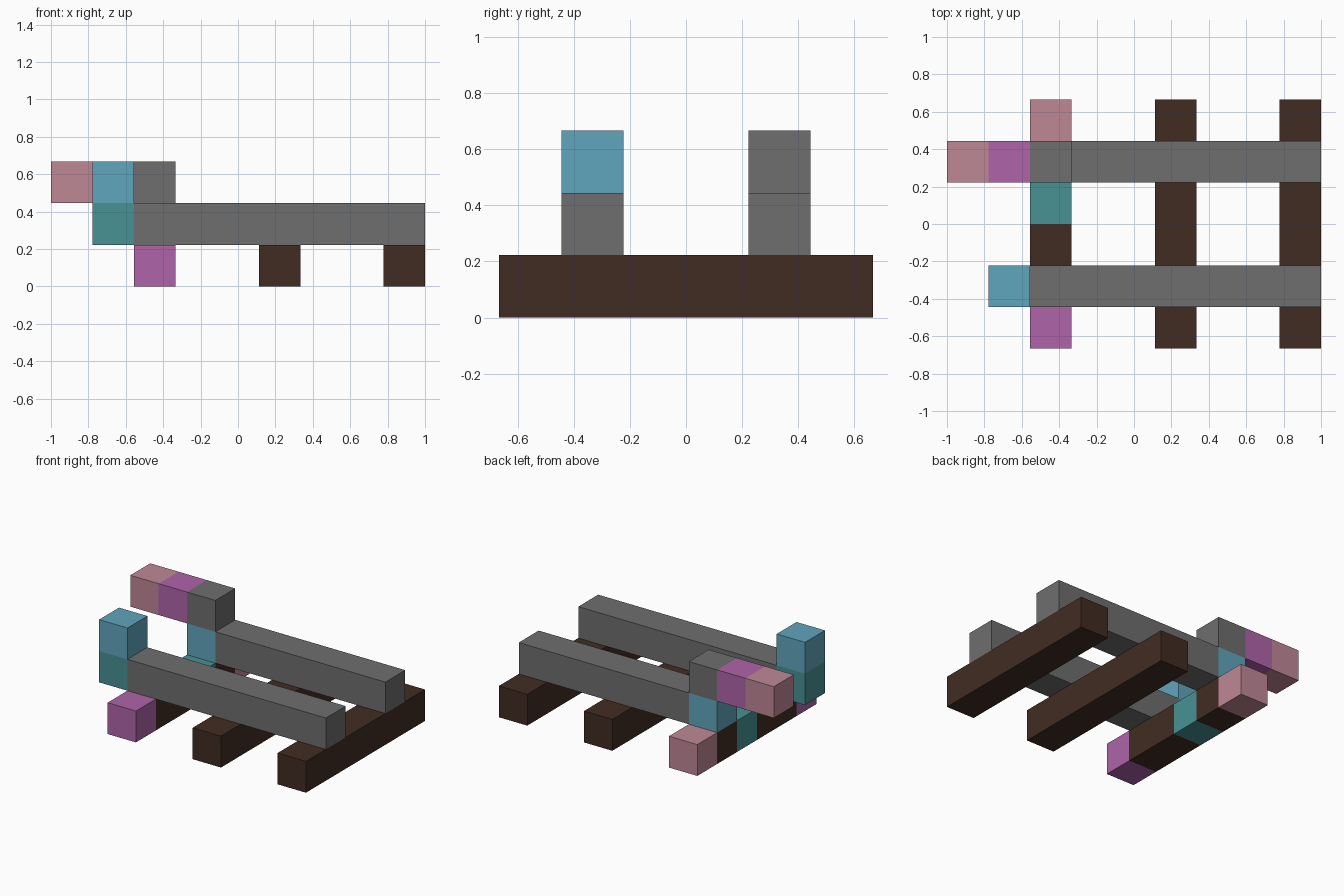
import bpy
import bmesh
from mathutils import Vector

U = 2 / 9                       # edge of one block
ORIGIN = Vector((-1, -3 * U, 0))

default = bpy.data.objects.get("Cube")
if default:
    bpy.data.objects.remove(default, do_unlink=True)


def make_material(name, rgb):
    linear = [((c / 255 + 0.055) / 1.055) ** 2.4 for c in rgb]
    mat = bpy.data.materials.new(name)
    mat.use_nodes = True
    mat.diffuse_color = (*linear, 1)
    mat.node_tree.nodes["Principled BSDF"].inputs["Base Color"].default_value = (*linear, 1)
    return mat


brown = make_material("dark brown wood", (65, 44, 34))
gray = make_material("gray iron", (110, 110, 110))
pink = make_material("dusty pink", (191, 136, 150))
purple = make_material("purple", (175, 100, 170))
teal = make_material("teal", (72, 145, 148))
blue = make_material("sky blue", (96, 165, 190))


def beam(name, cell, size, mat):
    """Box that starts at a grid cell and spans a number of cells."""
    bm = bmesh.new()
    bmesh.ops.create_cube(bm, size=1)
    bmesh.ops.scale(bm, vec=Vector(size) * U, verts=bm.verts)
    mesh = bpy.data.meshes.new(name)
    bm.to_mesh(mesh)
    bm.free()
    mesh.materials.append(mat)
    obj = bpy.data.objects.new(name, mesh)
    obj.location = ORIGIN + (Vector(cell) + Vector(size) / 2) * U
    bpy.context.collection.objects.link(obj)


# Plain sleepers
for name, x in (("middle_sleeper", 5), ("left_sleeper", 8)):
    beam(name, (x, 0, 0), (1, 6, 1), brown)

# Patched sleeper, front to back
y = 0
for part, length, mat in (("front_end", 1, purple), ("front_beam", 2, brown),
                          ("middle_patch", 1, teal), ("back_beam", 1, brown),
                          ("back_end", 1, pink)):
    beam("right_sleeper_" + part, (2, y, 0), (1, length, 1), mat)
    y += length

# Front rail with its upturned end
beam("front_rail", (2, 1, 1), (7, 1, 1), gray)
beam("front_rail_end", (1, 1, 1), (1, 1, 1), teal)
beam("front_rail_upturn", (1, 1, 2), (1, 1, 1), blue)

# Back rail with its raised, overhanging end
beam("back_rail", (3, 4, 1), (6, 1, 1), gray)
beam("back_rail_end", (2, 4, 1), (1, 1, 1), blue)
for x, (part, mat) in enumerate((("tip", pink), ("middle", purple), ("base", gray))):
    beam("back_rail_overhang_" + part, (x, 4, 2), (1, 1, 1), mat)
